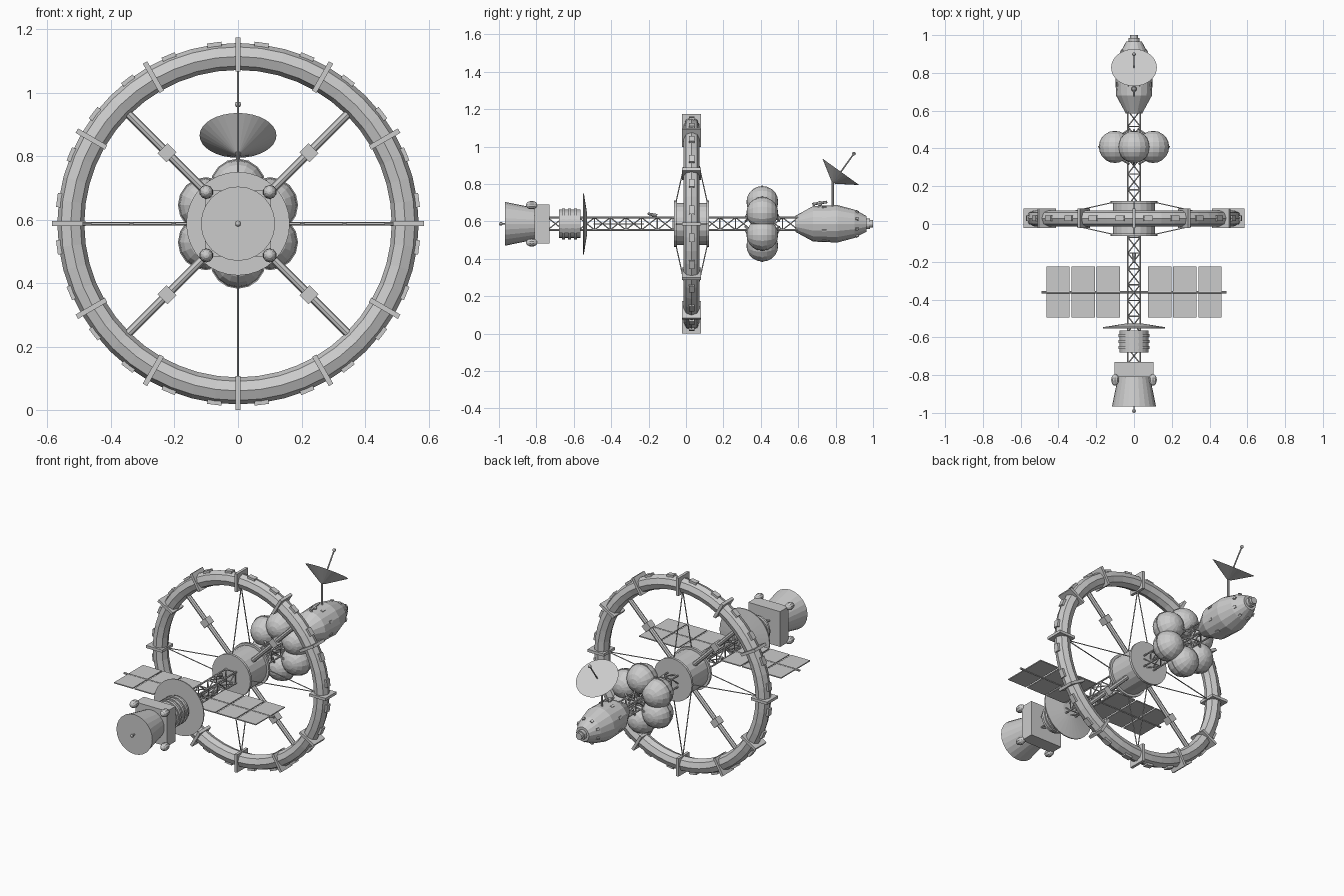
import bpy, bmesh
from math import sin, cos, pi, radians
from mathutils import Vector, Matrix

cube = bpy.data.objects.get("Cube")
if cube:
    bpy.data.objects.remove(cube)

AXIS = 0.587      # height of the long axis
RING_Y = 0.03     # centre of the wheel along the axis
RING_R = 0.5265

grey = bpy.data.materials.new("light_grey")
grey.use_nodes = True
grey.diffuse_color = (0.6, 0.6, 0.6, 1)
grey.node_tree.nodes["Principled BSDF"].inputs["Base Color"].default_value = (0.6, 0.6, 0.6, 1)


def finish(name, bm):
    mesh = bpy.data.meshes.new(name)
    bm.to_mesh(mesh)
    bm.free()
    mesh.materials.append(grey)
    obj = bpy.data.objects.new(name, mesh)
    obj.location.z = AXIS
    bpy.context.collection.objects.link(obj)
    return obj


def rod(bm, a, b, r1, r2=None, sides=6):
    a, b = Vector(a), Vector(b)
    d = b - a
    m = Matrix.Translation((a + b) / 2) @ d.to_track_quat('Z', 'Y').to_matrix().to_4x4()
    bmesh.ops.create_cone(bm, cap_ends=True, segments=sides, radius1=r1,
                          radius2=r1 if r2 is None else r2, depth=d.length, matrix=m)


def ball(bm, loc, r, u=8, v=6, stretch=1):
    m = Matrix.Translation(loc) @ Matrix.Rotation(pi / 2, 4, 'X') @ Matrix.Diagonal((1, 1, stretch, 1))
    bmesh.ops.create_uvsphere(bm, u_segments=u, v_segments=v, radius=r, matrix=m)


def box(bm, size, m):
    bmesh.ops.create_cube(bm, size=1, matrix=m @ Matrix.Diagonal((*size, 1)))


def around(angle, r, y):
    """Frame at radius r round the axis: local x points outward, local y along the axis."""
    return Matrix.Translation((0, y, 0)) @ Matrix.Rotation(-angle, 4, 'Y') @ Matrix.Translation((r, 0, 0))


def polar(angle, r, y):
    return Vector((r * cos(angle), y, r * sin(angle)))


def lathe(bm, profile, sides):
    """Chain of (y, radius) points spun round the long axis."""
    rows = [[bm.verts.new(polar(2 * pi * k / sides, r, y)) for k in range(sides)] for y, r in profile]
    for p, q in zip(rows, rows[1:]):
        for k in range(sides):
            n = (k + 1) % sides
            bm.faces.new((p[k], p[n], q[n], q[k]))
    bm.faces.new(rows[0])
    bm.faces.new(rows[-1])
    bmesh.ops.recalc_face_normals(bm, faces=bm.faces)


# Habitat ring: octagonal tube
bpy.ops.mesh.primitive_torus_add(major_radius=RING_R, minor_radius=0.0425, major_segments=48,
                                 minor_segments=8, location=(0, RING_Y, AXIS),
                                 rotation=(pi / 2, 0, 0))
ring = bpy.context.object
ring.name = "habitat_ring"
ring.data.materials.append(grey)

# Ring collars and outer hatches
bm = bmesh.new()
for k in range(12):
    box(bm, (0.106, 0.102, 0.016), around(k * pi / 6, 0.533, RING_Y))
finish("ring_collars", bm)
bm = bmesh.new()
for k in range(24):
    box(bm, (0.014, 0.03, 0.045), around(radians(7.5 + 15 * k), 0.568, RING_Y))
finish("ring_hatches", bm)

# Spokes with middle blocks
bm = bmesh.new()
for k in range(4):
    a = pi / 4 + k * pi / 2
    rod(bm, polar(a, 0.09, RING_Y), polar(a, 0.495, RING_Y), 0.0135, sides=8)
    box(bm, (0.04, 0.045, 0.045), around(a, 0.316, RING_Y))
finish("spokes", bm)

# Tension wires from hub flanges to ring
bm = bmesh.new()
for k in range(4):
    for side in (-1, 1):
        a = k * pi / 2
        rod(bm, polar(a, 0.118, RING_Y + 0.083 * side), polar(a, 0.49, RING_Y), 0.003)
finish("tension_wires", bm)

# Hub drum with flanges
bm = bmesh.new()
lathe(bm, [(-0.05, 0.112), (0.11, 0.112)], 20)
finish("hub", bm)
bm = bmesh.new()
for y in (-0.056, 0.116):
    rod(bm, (0, y - 0.007, 0), (0, y + 0.007, 0), 0.125, sides=24)
finish("hub_flanges", bm)

# Lattice spine
bm = bmesh.new()
START, END, BAYS, W = -0.74, 0.6, 16, 0.033
corners = [(W, W), (-W, W), (-W, -W), (W, -W)]
step = (END - START) / BAYS
for c, (x, z) in enumerate(corners):
    rod(bm, (x, START, z), (x, END, z), 0.005)
    x2, z2 = corners[(c + 1) % 4]
    for b in range(BAYS):
        y = START + b * step
        rod(bm, (x, y, z), (x2, y, z2), 0.0035, sides=5)
        p, q = ((x, z), (x2, z2)) if b % 2 else ((x2, z2), (x, z))
        rod(bm, (p[0], y, p[1]), (q[0], y + step, q[1]), 0.0035, sides=5)
finish("truss_spine", bm)

# Propellant tanks with bands and struts
tanks, bands, struts = bmesh.new(), bmesh.new(), bmesh.new()
TANK_Y = 0.408
for k in range(6):
    a = pi / 6 + k * pi / 3
    c = polar(a, 0.117, TANK_Y)
    ball(tanks, c, 0.085, 16, 10)
    rod(bands, c - Vector((0, 0.004, 0)), c + Vector((0, 0.004, 0)), 0.088, sides=16)
    for s in (-1, 1):
        rod(struts, polar(a, 0.03, TANK_Y + 0.09 * s), polar(a, 0.09, TANK_Y + 0.06 * s), 0.006)
finish("tanks", tanks)
finish("tank_bands", bands)
finish("tank_struts", struts)

# Crew module, nose port and windows
bm = bmesh.new()
lathe(bm, [(0.585, 0.043), (0.68, 0.095), (0.81, 0.1), (0.9, 0.076), (0.965, 0.042)], 16)
finish("crew_module", bm)
bm = bmesh.new()
rod(bm, (0, 0.96, 0), (0, 0.985, 0), 0.028, sides=12)
rod(bm, (0, 0.985, 0), (0, 1, 0), 0.02, sides=12)
finish("docking_port", bm)
bm = bmesh.new()
for k in range(8):
    a = pi / 8 + k * pi / 4
    box(bm, (0.008, 0.025, 0.014), around(a, 0.096, 0.74))
    box(bm, (0.008, 0.016, 0.014), around(a, 0.071, 0.915) @ Matrix.Rotation(0.5, 4, 'Z'))
finish("module_windows", bm)

# Tilted dish on a mast
bm = bmesh.new()
rod(bm, (0, 0.785, 0.09), (0, 0.785, 0.23), 0.006, sides=8)
finish("dish_mast", bm)
rim = Vector((0, 0.828, 0.278))
aim = Vector((0, 0.583, 0.812))
bm = bmesh.new()
rod(bm, rim - aim * 0.07, rim, 0.012, 0.121, sides=32)
finish("dish", bm)
bm = bmesh.new()
rod(bm, rim, rim + aim * 0.12, 0.004)
ball(bm, rim + aim * 0.12, 0.01)
finish("dish_feed", bm)

# Small sensors on the module and the spine
bm = bmesh.new()
rod(bm, (0, 0.685, 0.09), (0, 0.685, 0.11), 0.006)
rod(bm, (0, 0.675, 0.105), (0, 0.755, 0.117), 0.007)
ball(bm, (0, 0.715, 0.108), 0.014)
rod(bm, (0, -0.17, 0.03), (0, -0.17, 0.048), 0.005)
rod(bm, (0, -0.205, 0.055), (0, -0.155, 0.042), 0.006, 0.011, sides=8)
finish("sensors", bm)

# Solar wings
bm = bmesh.new()
rod(bm, (-0.49, -0.362, 0), (0.49, -0.362, 0), 0.006, sides=8)
finish("wing_spar", bm)
bm = bmesh.new()
for s in (-1, 1):
    for k in range(3):
        box(bm, (0.123, 0.27, 0.006), Matrix.Translation((s * (0.136 + 0.133 * k), -0.36, 0)))
finish("solar_panels", bm)

# Shadow shield: shallow cone
bm = bmesh.new()
lathe(bm, [(-0.552, 0.163), (-0.546, 0.163), (-0.528, 0.05)], 32)
finish("shadow_shield", bm)

# Reactor drum with ribs
bm = bmesh.new()
lathe(bm, [(-0.68, 0.076), (-0.565, 0.076)], 20)
finish("reactor_drum", bm)
bm = bmesh.new()
for y in (-0.655, -0.622, -0.59):
    rod(bm, (0, y - 0.008, 0), (0, y + 0.008, 0), 0.083, sides=20)
finish("drum_ribs", bm)

# Engine block, nozzle, corner thrusters and tail beacon
bm = bmesh.new()
box(bm, (0.208, 0.08, 0.208), Matrix.Translation((0, -0.77, 0)))
finish("engine_block", bm)
bm = bmesh.new()
lathe(bm, [(-0.967, 0.117), (-0.805, 0.084)], 24)
finish("engine_nozzle", bm)
bm = bmesh.new()
for x in (-0.1, 0.1):
    for z in (-0.1, 0.1):
        ball(bm, (x, -0.825, z), 0.022, 10, 8, 1.4)
finish("corner_thrusters", bm)
bm = bmesh.new()
rod(bm, (0, -0.967, 0), (0, -0.99, 0), 0.004)
ball(bm, (0, -0.99, 0), 0.01)
finish("tail_beacon", bm)
